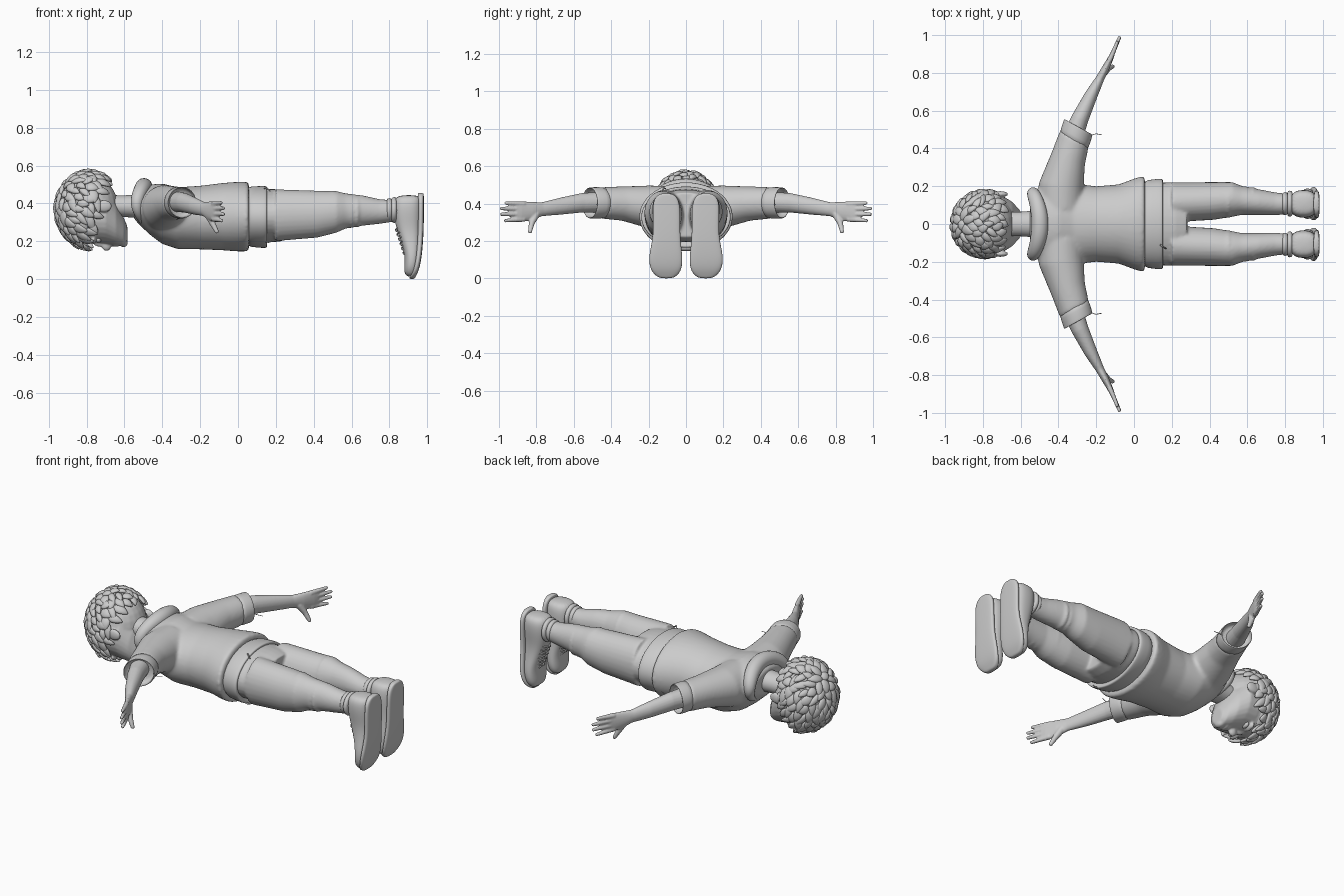
import bpy, bmesh, math, random
from mathutils import Vector as V, Matrix

random.seed(4)
if "Cube" in bpy.data.objects:
    bpy.data.objects.remove(bpy.data.objects["Cube"])

grey = bpy.data.materials.new("plain_grey")
grey.use_nodes = True
tone = (0.6, 0.6, 0.6, 1)
grey.diffuse_color = tone
grey.node_tree.nodes["Principled BSDF"].inputs["Base Color"].default_value = tone


def loft(bm, rings, n=14, p=1.0, closed=False):
    """Skin rings given as (centre, half axis u, half axis v)."""
    def bend(t):
        return math.copysign(abs(t) ** p, t)
    loops = []
    for c, u, v in rings:
        angles = [2 * math.pi * i / n for i in range(n)]
        loops.append([bm.verts.new(V(c) + V(u) * bend(math.cos(a)) + V(v) * bend(math.sin(a)))
                      for a in angles])
    pairs = list(zip(loops, loops[1:]))
    if closed:
        pairs.append((loops[-1], loops[0]))
    else:
        bm.faces.new(loops[0])
        bm.faces.new(loops[-1])
    for a, b in pairs:
        for i in range(n):
            j = (i + 1) % n
            bm.faces.new((a[i], a[j], b[j], b[i]))


def along_x(sections, y=0):
    """Sections (x, z centre, half width, half height) to rings."""
    return [((x, y, z), (0, w, 0), (0, 0, h)) for x, z, w, h in sections]


def tube(bm, points, r0, r1, n=8):
    """Tapered rod with rounded tip through points."""
    pts = [V(q) for q in points]
    d = (pts[-1] - pts[0]).normalized()
    u = d.cross(V((0.3, 0.2, 1))).normalized()
    v = d.cross(u)
    k = len(pts) - 1
    rings = [(q, u * (r0 + (r1 - r0) * i / k), v * (r0 + (r1 - r0) * i / k))
             for i, q in enumerate(pts)]
    rings.append((pts[-1] + d * r1 * 0.5, u * r1 * 0.5, v * r1 * 0.5))
    loft(bm, rings, n)


def ball(bm, c, r):
    m = Matrix.Translation(c) @ Matrix.Diagonal((*r, 1))
    return bmesh.ops.create_uvsphere(bm, u_segments=24, v_segments=16, radius=1, matrix=m)["verts"]


def finish(name, bm, voxel=0, smooth=0, subdiv=0, mirror=False):
    bmesh.ops.recalc_face_normals(bm, faces=bm.faces)
    me = bpy.data.meshes.new(name)
    bm.to_mesh(me)
    bm.free()
    me.materials.append(grey)
    me.shade_smooth()
    ob = bpy.data.objects.new(name, me)
    bpy.context.collection.objects.link(ob)
    if voxel:
        m = ob.modifiers.new("blend", "REMESH")
        m.mode, m.voxel_size, m.use_smooth_shade = "VOXEL", voxel, True
    if smooth:
        m = ob.modifiers.new("soften", "SMOOTH")
        m.factor, m.iterations = 0.5, smooth
    if subdiv:
        m = ob.modifiers.new("round", "SUBSURF")
        m.levels = m.render_levels = subdiv
    if mirror:
        m = ob.modifiers.new("mirror", "MIRROR")
        m.use_axis = (False, True, False)
    return ob


# shirt: torso blended with both sleeves
bm = bmesh.new()
loft(bm, along_x([(-.55, .39, .13, .07), (-.52, .385, .18, .1), (-.46, .365, .21, .135),
                  (-.4, .345, .215, .16), (-.32, .322, .215, .163), (-.2, .325, .2, .168),
                  (-.08, .33, .21, .178), (.0, .33, .24, .184), (.04, .33, .252, .184),
                  (.058, .33, .25, .18)]), 40)
for s in (1, -1):
    loft(bm, [((x, s * y, z), (a, -s * b, 0), (0, 0, h)) for x, y, z, a, b, h in (
        (-.39, .08, .36, .13, 0, .135), (-.385, .2, .382, .118, .02, .115),
        (-.35, .34, .4, .09, .03, .092), (-.315, .455, .404, .076, .042, .084))], 28)
finish("shirt", bm, 0.01, 8)

# open sleeve ends
bm = bmesh.new()
a, b = V((.076, -.042, 0)), V((0, 0, .084))
loft(bm, [((x, y, .404), a * k, b * k) for x, y, k in (
    (-.325, .42, 1), (-.31, .465, 1.01), (-.296, .508, 1.0), (-.295, .515, .99),
    (-.295, .515, .93), (-.3, .5, .92), (-.31, .47, .9))], 28)
finish("sleeve_end", bm, subdiv=1, mirror=True)

# rolled collar around the neck
bm = bmesh.new()
rings = []
for i in range(28):
    t = 2 * math.pi * i / 28
    sn, cs = math.sin(t), math.cos(t)
    r = .032 + .016 * cs
    rings.append(((-.535 + .038 * cs * cs, .165 * sn, .39 + .1 * cs),
                  (0, r * sn, r * cs), (r, 0, 0)))
loft(bm, rings, 10, closed=True)
finish("collar", bm, subdiv=1)

# undershirt band below the shirt hem
bm = bmesh.new()
loft(bm, along_x([(.035, .33, .225, .155), (.07, .33, .232, .16), (.12, .328, .24, .164),
                  (.148, .328, .24, .164), (.153, .328, .235, .16), (.153, .328, .222, .148),
                  (.13, .33, .2, .13)]), 40)
finish("undershirt_hem", bm, subdiv=1)

# trousers: hips blended with two legs
bm = bmesh.new()
loft(bm, along_x([(.09, .335, .2, .135), (.15, .335, .22, .142), (.22, .336, .22, .138),
                  (.28, .338, .2, .12)]), 36)
for s in (1, -1):
    rings = []
    for x, y, z, w, h in ((.2, .113, .337, .108, .137), (.3, .118, .34, .103, .131),
                          (.42, .122, .343, .1, .124), (.52, .13, .355, .092, .11),
                          (.57, .125, .36, .077, .093), (.66, .116, .362, .068, .08),
                          (.75, .107, .357, .06, .065), (.83, .105, .36, .053, .056)):
        rings.append(((x, s * y, z), (0, w, 0), (0, 0, h)))
    loft(bm, rings, 28)
    # knee and hem folds
    for x, w, h in ((.5, .094, .113), (.6, .074, .088), (.63, .073, .085)):
        ball(bm, (x, s * .125, .357), (.022, w, h))
finish("trousers", bm, 0.008, 6)

# rumpled socks
bm = bmesh.new()
for x, w, h in ((.8, .062, .064), (.825, .07, .07)):
    loft(bm, along_x([(x - .016, .365, w * .8, h * .8), (x - .01, .365, w, h),
                      (x + .01, .365, w, h), (x + .016, .365, w * .8, h * .8)], .108), 20)
finish("sock", bm, subdiv=1, mirror=True)

# shoes: upper, sole and laces
bm = bmesh.new()
loft(bm, [((((l + r) / 2), y, z), ((r - l) / 2, 0, 0), (0, w, 0)) for z, l, r, y, w in (
    (.012, .895, .935, .105, .04), (.03, .878, .945, .105, .065), (.07, .878, .955, .107, .082),
    (.13, .882, .962, .108, .082), (.2, .86, .967, .105, .07), (.27, .835, .968, .103, .067),
    (.34, .822, .972, .106, .074), (.41, .822, .972, .108, .074), (.445, .84, .965, .108, .05))],
    18, .8)
finish("shoe", bm, subdiv=2, mirror=True)
bm = bmesh.new()
loft(bm, [((x, y, z), (.016, 0, 0), (0, w, 0)) for z, x, y, w in (
    (.0, .918, .105, .03), (.015, .925, .105, .06), (.05, .942, .107, .086),
    (.11, .954, .109, .092), (.18, .961, .106, .08), (.25, .965, .103, .072),
    (.34, .967, .104, .075), (.41, .967, .106, .072), (.442, .966, .106, .052),
    (.456, .965, .106, .025))], 16, .6)
finish("shoe_sole", bm, subdiv=2, mirror=True)
bm = bmesh.new()
for i in range(6):
    t = i / 5
    x, z = .836 + .04 * t, .265 - .12 * t
    for e in (-1, 1):
        tube(bm, [(x + .018, .105 - e * .045, z + .006), (x - .004, .105 - e * .02, z),
                  (x - .004, .105 + e * .02, z - .012), (x + .018, .105 + e * .045, z - .018)],
             .005, .005, 6)
finish("shoe_laces", bm, subdiv=1, mirror=True)

# arms with hands and fingers
bm = bmesh.new()
u = V((.9, -.42, 0))
loft(bm, [((x, y, z), u * w, (0, 0, h)) for x, y, z, w, h in (
    (-.34, .42, .41, .058, .056), (-.285, .56, .404, .046, .052), (-.228, .68, .385, .035, .045),
    (-.18, .77, .37, .023, .037), (-.15, .825, .36, .02, .05), (-.12, .885, .356, .014, .056),
    (-.108, .91, .356, .009, .05))], 20)
for z0, z1, y1, x1 in ((.397, .403, .965, -.088), (.37, .374, .99, -.076),
                       (.343, .343, .988, -.076), (.317, .309, .968, -.085)):
    tube(bm, [(-.13, .865, z0), (-.108, .915, (z0 + z1) / 2), (x1, y1, z1)], .0145, .0095, 10)
tube(bm, [(-.16, .8, .345), (-.135, .825, .295), (-.11, .835, .247)], .021, .011, 10)
finish("arm", bm, 0.005, 3, mirror=True)

# loose threads at sleeve and hem
bm = bmesh.new()
for s in (1, -1):
    tube(bm, [(-.23, s * .47, .4), (-.2, s * .478, .395), (-.17, s * .472, .4)], .002, .002, 5)
tube(bm, [(.14, -.11, .48), (.15, -.12, .482), (.17, -.13, .465)], .005, .003, 5)
tube(bm, [(.14, -.13, .2), (.16, -.135, .195), (.18, -.13, .2)], .006, .003, 5)
finish("loose_threads", bm)

# neck
bm = bmesh.new()
loft(bm, along_x([(-.72, .39, .07, .06), (-.63, .385, .064, .057), (-.57, .385, .066, .058),
                  (-.5, .385, .08, .07)]), 24)
finish("neck", bm, subdiv=1)

# head: skull, jaw, nose, lips, brow and ears blended
centre, radii = V((-.79, 0, .37)), V((.172, .172, .198))
bm = bmesh.new()
ball(bm, centre, radii * .92)
loft(bm, along_x([(-.82, .33, .12, .11), (-.77, .335, .15, .14), (-.7, .335, .152, .148),
                  (-.645, .292, .118, .115), (-.605, .25, .074, .076), (-.585, .235, .04, .045)]), 28)
ball(bm, (-.695, 0, .178), (.026, .019, .03))
ball(bm, (-.725, 0, .188), (.04, .013, .018))
for x in (-.655, -.639):
    ball(bm, (x, 0, .184), (.009, .032, .015))
ball(bm, (-.605, 0, .19), (.022, .03, .022))
for s in (1, -1):
    ball(bm, (-.765, s * .055, .205), (.014, .045, .02))
    ball(bm, (-.708, s * .158, .385), (.042, .016, .032))
finish("head", bm, 0.006, 4)
bm = bmesh.new()
ball(bm, (-.737, .058, .208), (.014, .026, .018))
finish("eye", bm, mirror=True)


def hairy(d):
    return d.x < .3 + .36 * d.z


# hair cap, sunk beneath the skin of the face
bm = bmesh.new()
for v in ball(bm, (0, 0, 0), (1, 1, 1)):
    d = v.co.normalized()
    v.co = centre + radii * d * (.97 if hairy(d) else .8)
finish("hair_cap", bm, subdiv=1)

# hair tufts flowing out from the crown
bm = bmesh.new()
whorl = V((-.7, .1, .7)).normalized()
count = 230
for i in range(count):
    h = 1 - 2 * (i + .5) / count
    a = i * math.pi * (3 - math.sqrt(5))
    d = V((h, math.sqrt(1 - h * h) * math.cos(a), math.sqrt(1 - h * h) * math.sin(a)))
    if not hairy(d):
        continue
    flow = (d * d.dot(whorl) - whorl).normalized()
    flow = (flow + d.cross(flow) * random.uniform(-.7, .9)).normalized()
    reach, wide = random.uniform(.35, .6), random.uniform(.022, .034)
    lift = random.uniform(.01, .05) + (.08 if d.z < -.4 and d.x > -.5 else 0)
    rings = []
    for k, w in enumerate((.45, .95, 1, .7, .12)):
        t = k / 4
        q = (d + flow * reach * (t - .35)).normalized()
        side = q.cross(flow).normalized()
        c = centre + radii * q * (.97 + .05 * math.sin(t * 2.5) + lift * t * t)
        rings.append((c, side * wide * w, q * .014 * (.4 + .6 * w)))
    loft(bm, rings, 6)
finish("hair_tufts", bm, subdiv=1)
